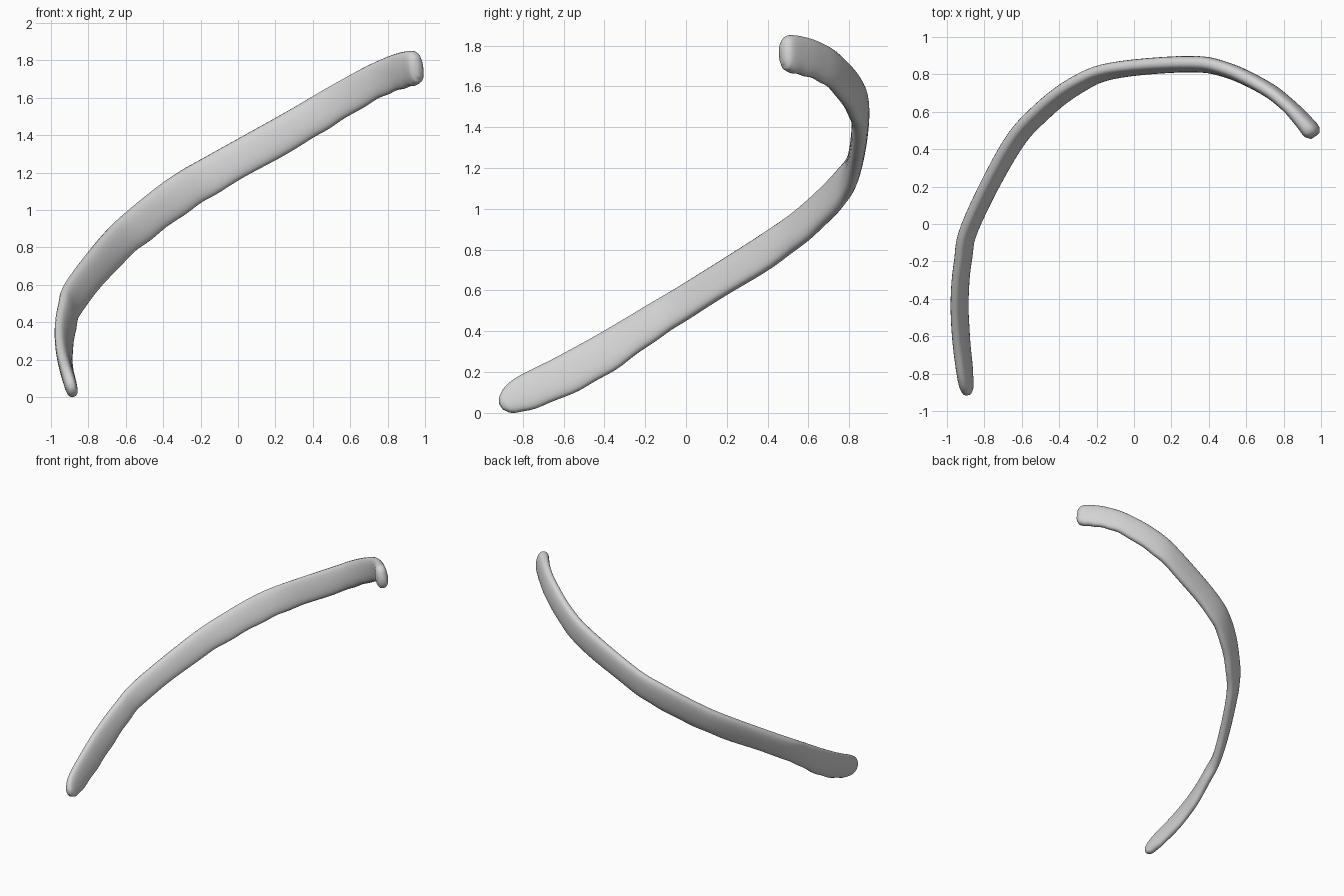
import bpy, bmesh, math
from mathutils import Vector

cube = bpy.data.objects.get("Cube")
if cube:
    bpy.data.objects.remove(cube, do_unlink=True)

UP = Vector((0, 0, 1))
SIDES, STEPS = 24, 6

# Stations along the bone: x, y, z, half width, half thickness, outward lean (degrees)
stations = [
    (-.885, -.905, .045, .02, .015, 17),
    (-.89, -.88, .06, .055, .03, 17),
    (-.903, -.8, .105, .088, .035, 17),
    (-.925, -.6, .195, .1, .036, 17),
    (-.932, -.4, .305, .1, .036, 17),
    (-.915, -.2, .435, .09, .037, 18),
    (-.87, 0, .56, .088, .038, 19),
    (-.665, .4, .81, .095, .04, 20),
    (-.5, .595, .955, .1, .04, 19),
    (-.3, .747, 1.105, .103, .04, 16),
    (-.1, .822, 1.225, .1, .039, 11),
    (.3, .855, 1.45, .098, .042, 6),
    (.5, .822, 1.57, .097, .041, 2),
    (.7, .728, 1.685, .093, .039, -4),
    (.82, .638, 1.74, .094, .038, -7),
    (.9, .555, 1.765, .095, .043, -8),
    (.948, .497, 1.775, .088, .046, -8),
    (.967, .472, 1.778, .055, .028, -8),
]


def smooth_path(rows, steps):
    """Catmull-Rom interpolation through the stations."""
    pts = [Vector(r) for r in rows]
    pts = [pts[0] * 2 - pts[1]] + pts + [pts[-1] * 2 - pts[-2]]
    out = []
    for a, b, c, d in zip(pts, pts[1:], pts[2:], pts[3:]):
        for i in range(steps):
            t = i / steps
            out.append((b * 2 + (c - a) * t + (a * 2 - b * 5 + c * 4 - d) * t ** 2
                        + (b * 3 - a - c * 3 + d) * t ** 3) / 2)
    return out + [pts[-2]]


def signed_pow(v, p):
    return math.copysign(abs(v) ** p, v)


# Sweep a flattened, leaning section along the curved path
path = smooth_path(stations, STEPS)
bm = bmesh.new()
rings = []
for i, row in enumerate(path):
    centre = Vector(row[:3])
    half_w, half_t, lean = row[3], row[4], math.radians(row[5])
    ahead, behind = path[min(i + 1, len(path) - 1)], path[max(i - 1, 0)]
    along = (Vector(ahead[:3]) - Vector(behind[:3])).normalized()
    outward = UP.cross(along).normalized()
    rise = along.cross(outward)
    wide = rise * math.cos(lean) + outward * math.sin(lean)
    thick = outward * math.cos(lean) - rise * math.sin(lean)
    ring = []
    for k in range(SIDES):
        a = math.tau * k / SIDES
        u, v = signed_pow(math.sin(a), .9), signed_pow(math.cos(a), .75)
        # gentle ripples along the inner lower edge
        ripple = 1 + .025 * math.sin(i * 1.1) * max(0, -u)
        ring.append(bm.verts.new(centre + wide * (u * half_w * ripple) + thick * (v * half_t)))
    rings.append(ring)

for r, s in zip(rings, rings[1:]):
    for k in range(SIDES):
        n = (k + 1) % SIDES
        bm.faces.new((r[k], r[n], s[n], s[k]))
bm.faces.new(rings[0])
bm.faces.new(rings[-1])
bmesh.ops.recalc_face_normals(bm, faces=bm.faces)

# Rest the bone on the ground
low = min(v.co.z for v in bm.verts)
bmesh.ops.translate(bm, verts=bm.verts, vec=(0, 0, -low))

mesh = bpy.data.meshes.new("rib_bone")
bm.to_mesh(mesh)
bm.free()
rib = bpy.data.objects.new("rib_bone", mesh)
bpy.context.collection.objects.link(rib)

# Pale grey material
colour = (.65, .65, .65, 1)
mat = bpy.data.materials.new("pale_grey")
mat.use_nodes = True
mat.diffuse_color = colour
for node in mat.node_tree.nodes:
    if node.type == 'BSDF_PRINCIPLED':
        node.inputs["Base Color"].default_value = colour
mesh.materials.append(mat)

bpy.ops.object.select_all(action='DESELECT')
rib.select_set(True)
bpy.context.view_layer.objects.active = rib
bpy.ops.object.shade_smooth_by_angle(angle=math.radians(60))
